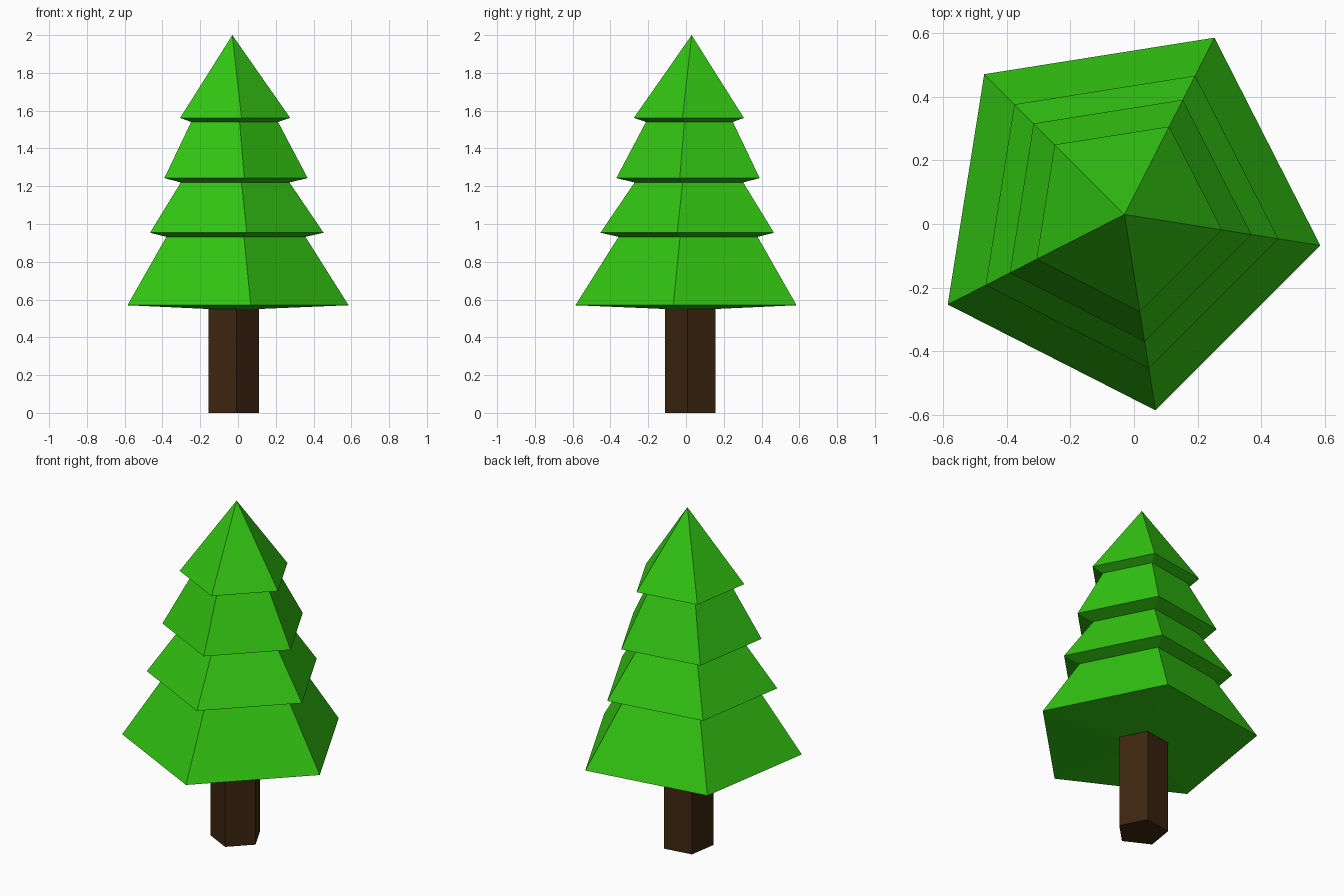
import bpy, bmesh, math

if "Cube" in bpy.data.objects:
    bpy.data.objects.remove(bpy.data.objects["Cube"])

SIDES = 5
START = math.radians(-81)          # direction of the first corner
CX, CY = -0.03, 0.03               # trunk axis


def material(name, rgb):
    m = bpy.data.materials.new(name)
    m.diffuse_color = (*rgb, 1)
    m.use_nodes = True
    m.node_tree.nodes["Principled BSDF"].inputs["Base Color"].default_value = m.diffuse_color
    return m


def lathe(name, profile, mat):
    """Five-sided revolve of (radius, z) points; radius 0 makes a tip."""
    bm = bmesh.new()
    rings = []
    for r, z in profile:
        n = SIDES if r > 0 else 1
        rings.append([bm.verts.new((CX + r * math.cos(START + i * math.tau / SIDES),
                                    CY + r * math.sin(START + i * math.tau / SIDES), z))
                      for i in range(n)])
    for a, b in zip(rings, rings[1:]):
        for i in range(SIDES):
            j = (i + 1) % SIDES
            if len(b) == 1:
                bm.faces.new((a[i], a[j], b[0]))
            else:
                bm.faces.new((a[i], a[j], b[j], b[i]))
    # close the open ends
    bm.faces.new(rings[0][::-1])
    if len(rings[-1]) > 1:
        bm.faces.new(rings[-1])
    bmesh.ops.recalc_face_normals(bm, faces=bm.faces)
    me = bpy.data.meshes.new(name)
    bm.to_mesh(me)
    bm.free()
    me.materials.append(mat)
    ob = bpy.data.objects.new(name, me)
    bpy.context.collection.objects.link(ob)
    return ob


green = material("leaf green", (0.032, 0.56, 0.006))
brown = material("bark brown", (0.046, 0.019, 0.005))

# trunk
lathe("trunk", [(0.142, 0), (0.142, 0.55)], brown)

# four stacked tiers of foliage, each with an overhanging rim
lathe("foliage", [
    (0.142, 0.55), (0.623, 0.57),
    (0.392, 0.932), (0.489, 0.954),
    (0.306, 1.22), (0.404, 1.243),
    (0.245, 1.54), (0.31, 1.562),
    (0, 2.0)], green)
